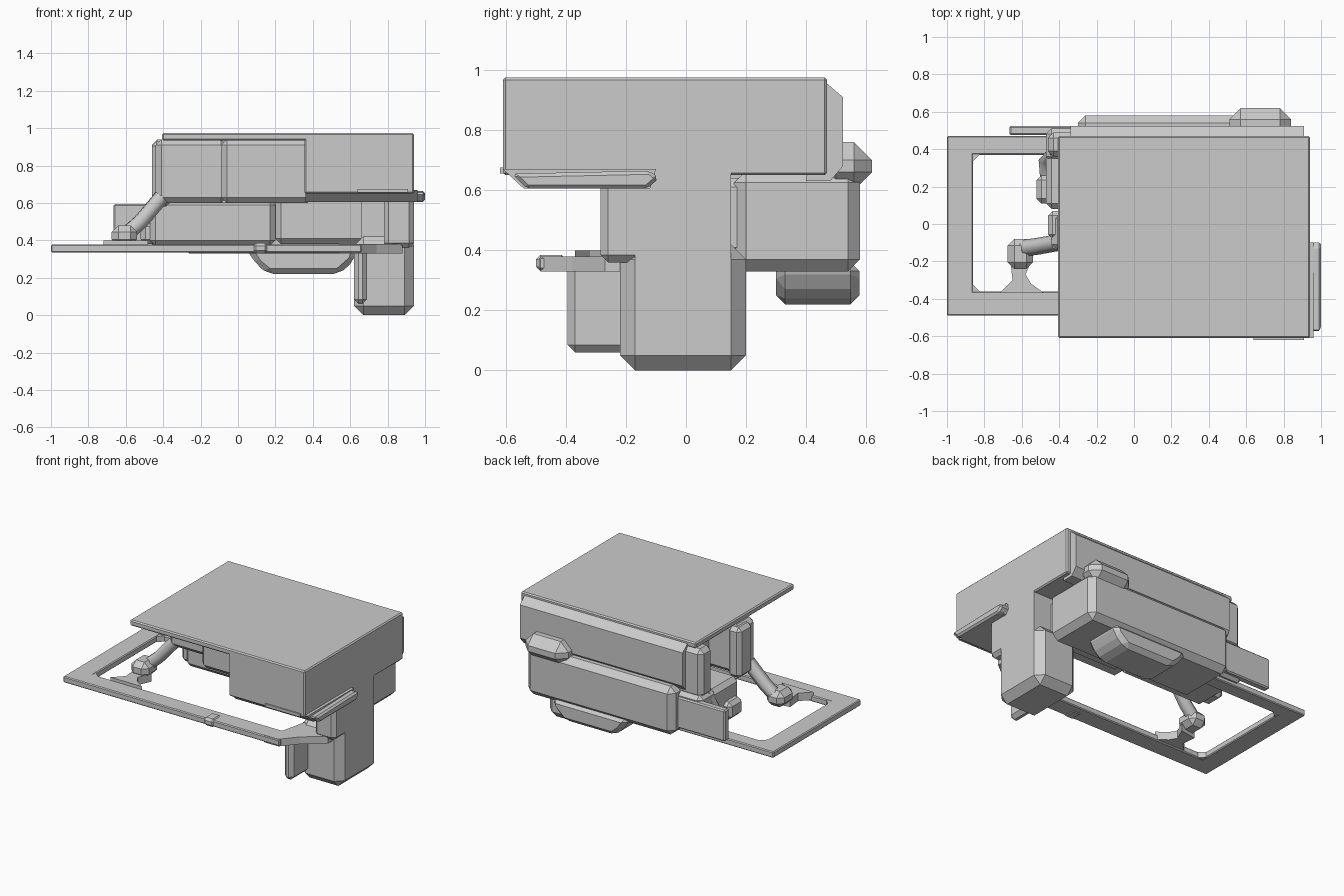
import bpy, bmesh
from mathutils import Vector


def finish(name, bm, chamfer):
    bmesh.ops.recalc_face_normals(bm, faces=bm.faces)
    if chamfer:
        bmesh.ops.bevel(bm, geom=bm.edges[:], offset=chamfer, segments=1,
                        affect='EDGES', clamp_overlap=True)
    me = bpy.data.meshes.new(name)
    bm.to_mesh(me)
    bm.free()
    ob = bpy.data.objects.new(name, me)
    bpy.context.collection.objects.link(ob)
    return ob


def box(name, x, y, z, chamfer=0.0):
    """Box from axis ranges, with one flat chamfer on every edge."""
    bm = bmesh.new()
    bmesh.ops.create_cube(bm, size=1)
    for v in bm.verts:
        v.co = Vector([(a + b) / 2 + c * (b - a) for (a, b), c in zip((x, y, z), v.co)])
    return finish(name, bm, chamfer)


def prism(name, pts, axis, lo, hi, chamfer=0.0):
    """Extrude a 2D profile along an axis (the other two axes in order)."""
    bm = bmesh.new()
    verts = []
    for p in pts:
        c = list(p)
        c.insert(axis, lo)
        verts.append(bm.verts.new(c))
    face = bm.faces.new(verts)
    ext = bmesh.ops.extrude_face_region(bm, geom=[face])
    step = Vector((0, 0, 0))
    step[axis] = hi - lo
    bmesh.ops.translate(bm, vec=step, verts=[g for g in ext['geom'] if isinstance(g, bmesh.types.BMVert)])
    return finish(name, bm, chamfer)


def rod(name, pts, radius):
    """Faceted tube through points."""
    cu = bpy.data.curves.new(name, 'CURVE')
    cu.dimensions = '3D'
    cu.bevel_depth = radius
    cu.bevel_resolution = 1
    cu.use_fill_caps = True
    sp = cu.splines.new('POLY')
    sp.points.add(len(pts) - 1)
    for p, c in zip(sp.points, pts):
        p.co = (*c, 1)
    ob = bpy.data.objects.new(name, cu)
    bpy.context.collection.objects.link(ob)
    return ob


# Upper housing: thin lid with the deep front block at its right
box("lid", (-0.405, 0.94), (-0.61, 0.47), (0.935, 0.975), 0.008)
box("front_block", (0.355, 0.94), (-0.61, 0.47), (0.65, 0.97), 0.008)
prism("front_tray", [(-0.61, 0.67), (-0.54, 0.605), (-0.12, 0.605), (-0.10, 0.67)], 0, 0.36, 0.96)
box("front_lip", (0.64, 0.91), (-0.62, -0.58), (0.655, 0.675))
prism("side_ledge", [(-0.58, 0.655), (-0.53, 0.605), (-0.13, 0.605), (-0.09, 0.64),
                     (-0.12, 0.665)], 0, 0.92, 1.0, 0.012)

# Stepped boxes under the lid
box("middle_box", (-0.09, 0.40), (-0.29, 0.50), (0.60, 0.94), 0.03)
box("left_front_box", (-0.44, -0.06), (-0.14, 0.06), (0.60, 0.94), 0.03)
box("left_side_rib", (-0.46, -0.36), (-0.08, 0.07), (0.58, 0.93), 0.025)
box("left_back_box", (-0.46, -0.06), (0.36, 0.49), (0.60, 0.94), 0.03)
box("left_inner_wall", (-0.22, -0.05), (0.0, 0.45), (0.60, 0.94))
prism("back_wall", [(0.44, 0.97), (0.47, 0.955), (0.523, 0.91), (0.523, 0.68),
                    (0.48, 0.63), (0.40, 0.63)], 0, -0.34, 0.91)

# Rear motor housing with its lower lump and upper bump
box("motor_housing", (-0.30, 0.83), (0.16, 0.58), (0.33, 0.665), 0.04)
box("motor_left_end", (-0.47, -0.2), (0.33, 0.51), (0.36, 0.63), 0.03)
box("motor_front_half", (-0.47, 0.20), (0.08, 0.42), (0.37, 0.62), 0.03)
box("motor_joint", (0.20, 0.80), (0.06, 0.35), (0.38, 0.64), 0.03)
prism("motor_sump", [(0.04, 0.36), (0.10, 0.27), (0.16, 0.22), (0.54, 0.22),
                     (0.62, 0.29), (0.64, 0.36)], 1, 0.30, 0.578, 0.03)
box("rear_bump", (0.51, 0.84), (0.44, 0.62), (0.60, 0.76), 0.06)
box("rear_left_plate", (-0.665, -0.30), (0.475, 0.525), (0.38, 0.595), 0.008)

# Right-hand leg: one chamfered upright below, wider stem above
box("leg_upper", (0.78, 0.94), (-0.285, 0.15), (0.36, 0.72), 0.025)
box("leg_foot", (0.62, 0.94), (-0.22, 0.20), (0.0, 0.42), 0.05)
box("leg_core", (0.66, 0.94), (-0.17, 0.15), (0.30, 0.66))
box("leg_front_fin", (0.62, 0.69), (-0.395, -0.18), (0.06, 0.36), 0.025)

# Flat frame
z = (0.335, 0.378)
box("frame_left", (-1.0, -0.86), (-0.49, 0.47), z, 0.006)
box("frame_front", (-1.0, 0.66), (-0.49, -0.36), z, 0.006)
box("frame_back", (-1.0, 0.20), (0.37, 0.47), z, 0.006)
prism("frame_leg_joint", [(0.54, -0.485), (0.65, -0.485), (0.74, -0.38), (0.88, -0.27),
                          (0.88, -0.18), (0.64, -0.18), (0.60, -0.36)], 2, 0.33, 0.38)
for sy, edge in ((1, -0.365), (-1, 0.375)):
    prism("frame_corner_fillet", [(-0.87, edge), (-0.87, edge + 0.05 * sy),
                                  (-0.82, edge)], 2, 0.337, 0.376)
box("rail_clip", (0.08, 0.16), (-0.50, -0.40), (0.33, 0.385), 0.015)

# Brackets joining the frame to the housing
prism("bracket_foot", [(-0.72, -0.37), (-0.65, -0.30), (-0.66, -0.20), (-0.54, -0.18),
                       (-0.58, -0.27), (-0.55, -0.32), (-0.48, -0.37)], 2, 0.345, 0.40)
box("bracket_block", (-0.675, -0.54), (-0.24, -0.08), (0.37, 0.48), 0.035)
rod("bracket_arm", [(-0.60, -0.13, 0.43), (-0.52, -0.12, 0.50), (-0.41, -0.10, 0.63)], 0.045)
box("rear_bracket_block", (-0.52, -0.42), (0.11, 0.26), (0.38, 0.50), 0.025)
rod("rear_bracket_arm", [(-0.47, 0.22, 0.43), (-0.48, 0.34, 0.47), (-0.42, 0.40, 0.64)], 0.03)
